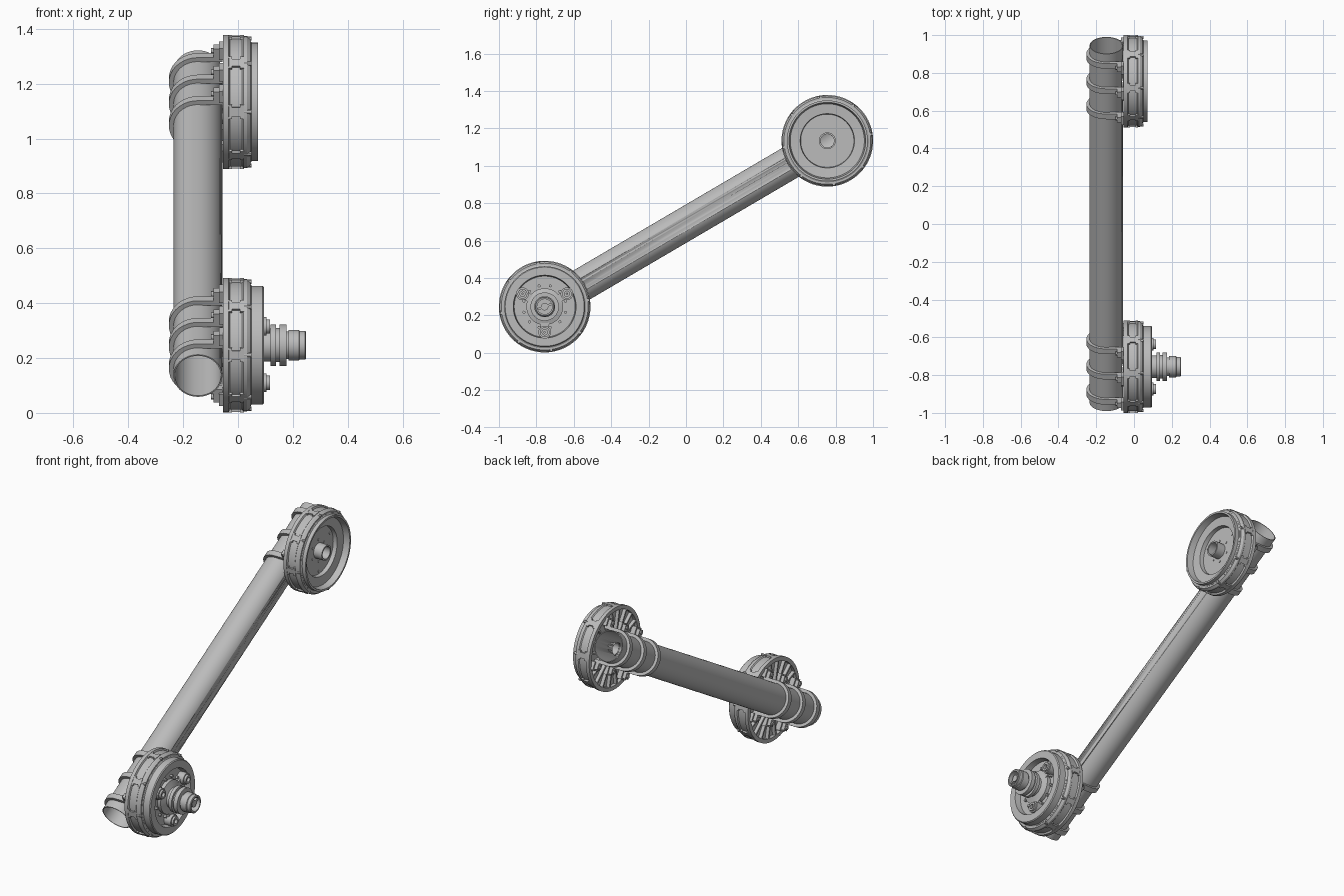
import bpy, bmesh
from math import sin, cos, pi, radians
from mathutils import Matrix, Vector

cube = bpy.data.objects.get("Cube")
if cube:
    bpy.data.objects.remove(cube)

grey = bpy.data.materials.new("light grey metal")
grey.use_nodes = True
colour = (0.5, 0.5, 0.5, 1)
grey.diffuse_color = colour
grey.node_tree.nodes["Principled BSDF"].inputs["Base Color"].default_value = colour

# Arm frame: local x is the joint axis, local y runs along the tube
TILT = Matrix.Rotation(radians(30.4), 4, 'X')
MIDDLE = Matrix.Translation((0, 0, 0.69)) @ TILT
REACH = 0.876
LOWER = MIDDLE @ Matrix.Translation((0, -REACH, 0))
UPPER = MIDDLE @ Matrix.Translation((0, REACH, 0))
TUBE_X, TUBE_R = -0.146, 0.089


def finish(bm, name, place):
    bmesh.ops.recalc_face_normals(bm, faces=bm.faces[:])
    mesh = bpy.data.meshes.new(name)
    bm.to_mesh(mesh)
    bm.free()
    for p in mesh.polygons:
        p.use_smooth = True
    mesh.set_sharp_from_angle(angle=radians(30))
    mesh.materials.append(grey)
    obj = bpy.data.objects.new(name, mesh)
    bpy.context.collection.objects.link(obj)
    obj.matrix_world = place
    return obj


def lathe(bm, profile, sides=64, closed=False, centre=(0, 0)):
    """Spin (x, radius) points round the x axis."""
    c = Vector((0, *centre))
    rings = [[bm.verts.new(c + Vector((x, r * cos(2 * pi * i / sides), r * sin(2 * pi * i / sides))))
              for i in range(sides)] for x, r in profile]
    pairs = list(zip(rings, rings[1:]))
    if closed:
        pairs.append((rings[-1], rings[0]))
    else:
        bm.faces.new(rings[0])
        bm.faces.new(rings[-1])
    for a, b in pairs:
        for i in range(sides):
            j = (i + 1) % sides
            bm.faces.new((a[i], a[j], b[j], b[i]))


def box(bm, low, high, turn=0):
    """Box between two corners, turned about the x axis by an angle."""
    low, high = Vector(low), Vector(high)
    m = (Matrix.Rotation(turn, 4, 'X') @ Matrix.Translation((low + high) / 2)
         @ Matrix.Diagonal((*(high - low), 1)))
    bmesh.ops.create_cube(bm, size=1, matrix=m)


def around(count, start=0.0):
    return [start + 2 * pi * i / count for i in range(count)]


def spun(name, profile, place, sides=64, closed=False):
    bm = bmesh.new()
    lathe(bm, profile, sides, closed)
    return finish(bm, name, place)


def housing(side, place, bore):
    # Drum with lips at both edges and a recessed back
    spun(side + "_housing_drum", [
        (-0.035, bore), (-0.035, 0.222), (-0.055, 0.222), (-0.055, 0.245), (-0.034, 0.245),
        (-0.03, 0.235), (0.015, 0.235), (0.02, 0.241), (0.032, 0.241), (0.045, 0.232),
        (0.045, 0.205), (-0.015, 0.2), (-0.015, bore)], place, 96, True)
    # Radial back ribs with a hub ring
    bm = bmesh.new()
    for a in around(20):
        box(bm, (-0.055, 0.075, -0.005), (-0.033, 0.225, 0.005), a)
    lathe(bm, [(-0.034, bore), (-0.057, bore), (-0.057, 0.08), (-0.034, 0.08)], closed=True)
    finish(bm, side + "_back_ribs", place)
    # Edge clips with a screw in each
    bm = bmesh.new()
    for a in around(8, radians(8.6 - 30.4)):
        box(bm, (-0.036, 0.225, -0.016), (0.022, 0.2435, 0.016), a)
        box(bm, (-0.036, 0.225, -0.026), (-0.022, 0.2435, 0.026), a)
        box(bm, (0.008, 0.225, -0.026), (0.022, 0.2435, 0.026), a)
        lathe(bm, [(0.015, 0.008), (0.05, 0.008)], 12, centre=(0.234 * cos(a), 0.234 * sin(a)))
    finish(bm, side + "_edge_clips", place)


def straps(side, place):
    # U straps with feet bolted to the housing back
    bm = bmesh.new()
    outer, inner, foot = 0.106, 0.087, 0.142
    arc = [radians(d) for d in range(90, 271, 10)]
    outline = [(-0.056, foot), (-0.09, foot), (-0.09, outer)]
    outline += [(TUBE_X + outer * cos(a), outer * sin(a)) for a in arc]
    outline += [(-0.09, -outer), (-0.09, -foot), (-0.056, -foot), (-0.056, -inner)]
    outline += [(TUBE_X + inner * cos(a), inner * sin(a)) for a in reversed(arc)]
    outline += [(-0.056, inner)]
    for t in (-0.155, 0, 0.155):
        face = bm.faces.new([bm.verts.new((x, t - 0.016, z)) for x, z in outline])
        out = bmesh.ops.extrude_face_region(bm, geom=[face])
        bmesh.ops.translate(bm, vec=(0, 0.032, 0),
                            verts=[v for v in out["geom"] if isinstance(v, bmesh.types.BMVert)])
        for z in (-0.126, 0.126):
            lathe(bm, [(-0.098, 0.01), (-0.05, 0.01)], 12, centre=(t, z))
            box(bm, (-0.07, t - 0.026, z - 0.024), (-0.04, t + 0.026, z + 0.024))
    finish(bm, side + "_tube_straps", place)


for side, place, bore in (("lower", LOWER, 0.03), ("upper", UPPER, 0.036)):
    housing(side, place, bore)
    straps(side, place)

# Upper joint: rim, stepped bowl and hollow shaft
spun("upper_cover_bowl", [
    (0.03, 0.206), (0.03, 0.222), (0.046, 0.222), (0.05, 0.216), (0.072, 0.216), (0.072, 0.205),
    (0.035, 0.198), (0.03, 0.145), (0.006, 0.142), (0.006, 0.036), (-0.016, 0.036),
    (-0.016, 0.2)], UPPER, 96, True)
spun("upper_hollow_shaft", [(-0.057, 0.036), (0.06, 0.036), (0.06, 0.045), (-0.057, 0.045)],
     UPPER, 40, True)
bm = bmesh.new()
for count, radius in ((6, 0.065), (3, 0.125)):
    for a in around(count):
        lathe(bm, [(0.004, 0.006), (0.009, 0.006)], 12, centre=(radius * cos(a), radius * sin(a)))
finish(bm, "upper_bowl_screws", UPPER)

# Lower joint: cover ring with a recessed floor
spun("lower_cover_ring", [
    (0.03, 0.206), (0.03, 0.222), (0.046, 0.222), (0.05, 0.216), (0.09, 0.216), (0.095, 0.211),
    (0.095, 0.168), (0.06, 0.163), (0.06, 0.03), (-0.016, 0.03), (-0.016, 0.2)],
    LOWER, 96, True)

# Three bosses with hollow tops, and screws between them
bm = bmesh.new()
for a in around(3, radians(30 - 30.4)):
    c = (0.137 * cos(a), 0.137 * sin(a))
    lathe(bm, [(0.055, 0.034), (0.104, 0.034), (0.104, 0.026), (0.116, 0.026), (0.116, 0.014),
               (0.1, 0.014), (0.1, 0.004), (0.055, 0.004)], 28, True, c)
    box(bm, (0.055, 0.06, -0.022), (0.085, 0.14, 0.022), a)
for a in around(12, radians(15 - 30.4)):
    lathe(bm, [(0.055, 0.008), (0.074, 0.008)], 12, centre=(0.115 * cos(a), 0.115 * sin(a)))
finish(bm, "lower_bosses", LOWER)

# Ringed connector on the lower joint
spun("connector", [
    (0.05, 0.098), (0.082, 0.098), (0.086, 0.085), (0.095, 0.06), (0.118, 0.06), (0.118, 0.076),
    (0.138, 0.076), (0.138, 0.062), (0.152, 0.062), (0.152, 0.076), (0.176, 0.076), (0.176, 0.05),
    (0.184, 0.05), (0.184, 0.056), (0.222, 0.056), (0.225, 0.052), (0.245, 0.052), (0.248, 0.048),
    (0.248, 0.04), (0.205, 0.04), (0.205, 0.012), (0.05, 0.012)], LOWER, 48, True)
bm = bmesh.new()
box(bm, (0.2, -0.041, -0.006), (0.235, 0.041, 0.006), radians(-10))
lathe(bm, [(-0.04, 0.02), (0.238, 0.02)], 24)
finish(bm, "connector_core", LOWER)

# Hollow arm tube, with shaft openings facing both joints
HALF = REACH + 0.22
tube = spun("arm_tube", [(-HALF, TUBE_R), (HALF, TUBE_R), (HALF, TUBE_R - 0.005),
                         (-HALF, TUBE_R - 0.005)],
            MIDDLE @ Matrix.Translation((TUBE_X, 0, 0)) @ Matrix.Rotation(pi / 2, 4, 'Z'), 64, True)
for side, place in (("lower", LOWER), ("upper", UPPER)):
    cutter = spun(side + "_opening_cutter", [(-0.12, 0.036), (-0.04, 0.036)], place, 32)
    cutter.hide_render = True
    cutter.hide_set(True)
    cut = tube.modifiers.new(side + " opening", 'BOOLEAN')
    cut.operation = 'DIFFERENCE'
    cut.object = cutter
    cut.solver = 'EXACT'
